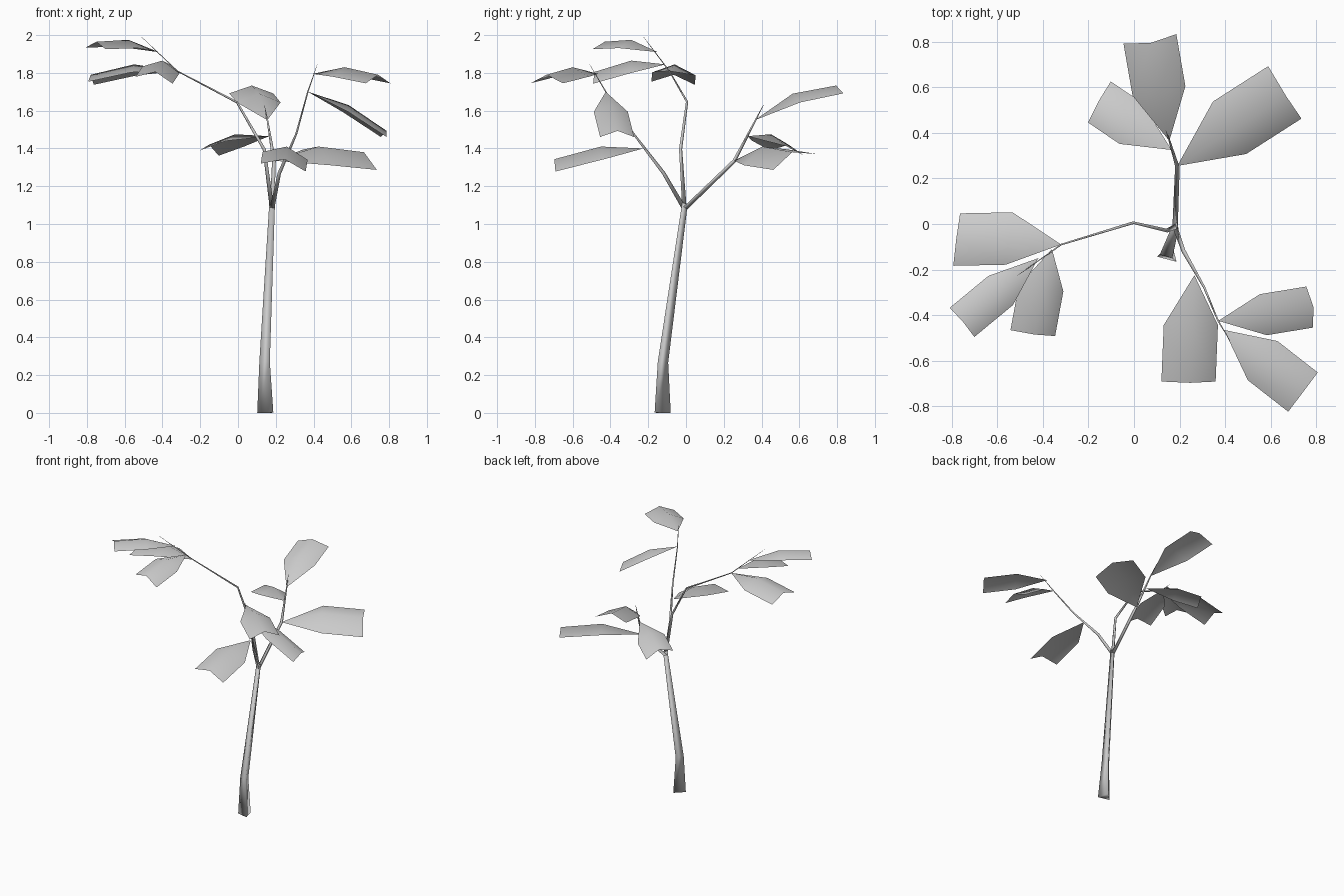
import bpy, bmesh
from math import cos, sin, pi, radians
from mathutils import Vector

if "Cube" in bpy.data.objects:
    bpy.data.objects.remove(bpy.data.objects["Cube"])

grey = bpy.data.materials.new("plain_grey")
grey.use_nodes = True
GREY = (0.6, 0.6, 0.6, 1)
grey.diffuse_color = GREY
grey.node_tree.nodes["Principled BSDF"].inputs["Base Color"].default_value = GREY


def finish(bm, name, closed):
    if closed:
        bmesh.ops.recalc_face_normals(bm, faces=bm.faces[:])
    for f in bm.faces:
        f.smooth = True
    mesh = bpy.data.meshes.new(name)
    bm.to_mesh(mesh)
    bm.free()
    mesh.materials.append(grey)
    obj = bpy.data.objects.new(name, mesh)
    bpy.context.collection.objects.link(obj)


def limb(name, stops, sides=3):
    """Tapered three-sided tube through (x, y, z, radius) stops."""
    bm = bmesh.new()
    pts = [Vector(s[:3]) for s in stops]
    rings = []
    for i, p in enumerate(pts):
        axis = (pts[min(i + 1, len(pts) - 1)] - pts[max(i - 1, 0)]).normalized()
        turn = Vector((0, 0, 1)).rotation_difference(axis)
        ring = []
        for k in range(sides):
            a = radians(195) + 2 * pi * k / sides
            ring.append(bm.verts.new(p + turn @ Vector((cos(a), sin(a), 0)) * stops[i][3]))
        rings.append(ring)
    for low, high in zip(rings, rings[1:]):
        for k in range(sides):
            n = (k + 1) % sides
            bm.faces.new((low[k], low[n], high[n], high[k]))
    bm.faces.new(rings[0][::-1])
    bm.faces.new(rings[-1])
    finish(bm, name, True)


def leaf(name, base, mid, end, half, droop=0.05):
    """Folded leaf: a raised midrib with both edges drooping."""
    bm = bmesh.new()
    base, mid, end, half = map(Vector, (base, mid, end, half))
    up = half.cross(end - base).normalized()
    up = up if up.z > 0 else -up
    root = bm.verts.new(base)
    rows = []
    for centre, drop in ((mid, droop), (end, droop * 0.9)):
        rows.append([bm.verts.new(centre + half * s - up * drop * abs(s)) for s in (-1, 0, 1)])
    for k in (0, 1):
        bm.faces.new((root, rows[0][k], rows[0][k + 1]))
        bm.faces.new((rows[0][k], rows[1][k], rows[1][k + 1], rows[0][k + 1]))
    bm.normal_update()
    if sum(f.normal.z for f in bm.faces) < 0:
        bmesh.ops.reverse_faces(bm, faces=bm.faces[:])
    finish(bm, name, False)


# Trunk and its three branches
FORK = (0.182, -0.01, 1.08, 0.014)
limb("trunk", [(0.151, -0.13, 0, 0.051), (0.145, -0.126, 0.27, 0.033), (0.183, -0.008, 1.11, 0.018)])
limb("right_branch", [FORK, (0.14, -0.03, 1.395, 0.01), (-0.005, 0.005, 1.645, 0.007),
                      (-0.32, -0.09, 1.81, 0.004), (-0.51, -0.225, 1.99, 0.001)])
limb("front_branch", [FORK, (0.22, -0.12, 1.27, 0.011), (0.31, -0.28, 1.48, 0.006),
                      (0.37, -0.425, 1.7, 0.004), (0.42, -0.51, 1.845, 0.001)])
limb("back_branch", [FORK, (0.192, 0.255, 1.335, 0.012), (0.157, 0.365, 1.545, 0.005),
                     (0.14, 0.41, 1.63, 0.001)])

# Leaves of the right branch
leaf("right_leaf_back", (-.32, -.09, 1.81), (-.55, -.06, 1.845), (-.78, -.065, 1.79), (.015, .115, -.008))
leaf("right_leaf_front", (-.36, -.11, 1.845), (-.4, -.29, 1.865), (-.437, -.485, 1.805), (.098, -.013, -.018))
leaf("right_leaf_top", (-.42, -.15, 1.91), (-.58, -.29, 1.975), (-.75, -.43, 1.965), (.054, -.064, -.004), .04)

# Leaves of the front branch
leaf("front_leaf_low", (.265, -.225, 1.4), (.258, -.45, 1.41), (.247, -.697, 1.343), (.119, 0, -.021))
leaf("front_leaf_left", (.37, -.425, 1.7), (.585, -.395, 1.63), (.787, -.362, 1.493), (.015, -.09, 0), .04)
leaf("front_leaf_top", (.395, -.465, 1.795), (.565, -.6, 1.83), (.742, -.738, 1.79), (.065, .086, 0))

# Leaves of the back branch
leaf("back_leaf_low", (.19, .255, 1.335), (.425, .405, 1.41), (.667, .562, 1.38), (.073, -.115, -.042), .06)
leaf("back_leaf_right", (.165, .325, 1.465), (-.015, .45, 1.475), (-.153, .543, 1.42), (.05, .09, -.014))
leaf("back_leaf_top", (.155, .365, 1.55), (.113, .565, 1.69), (.073, .795, 1.733), (.116, .021, 0))
